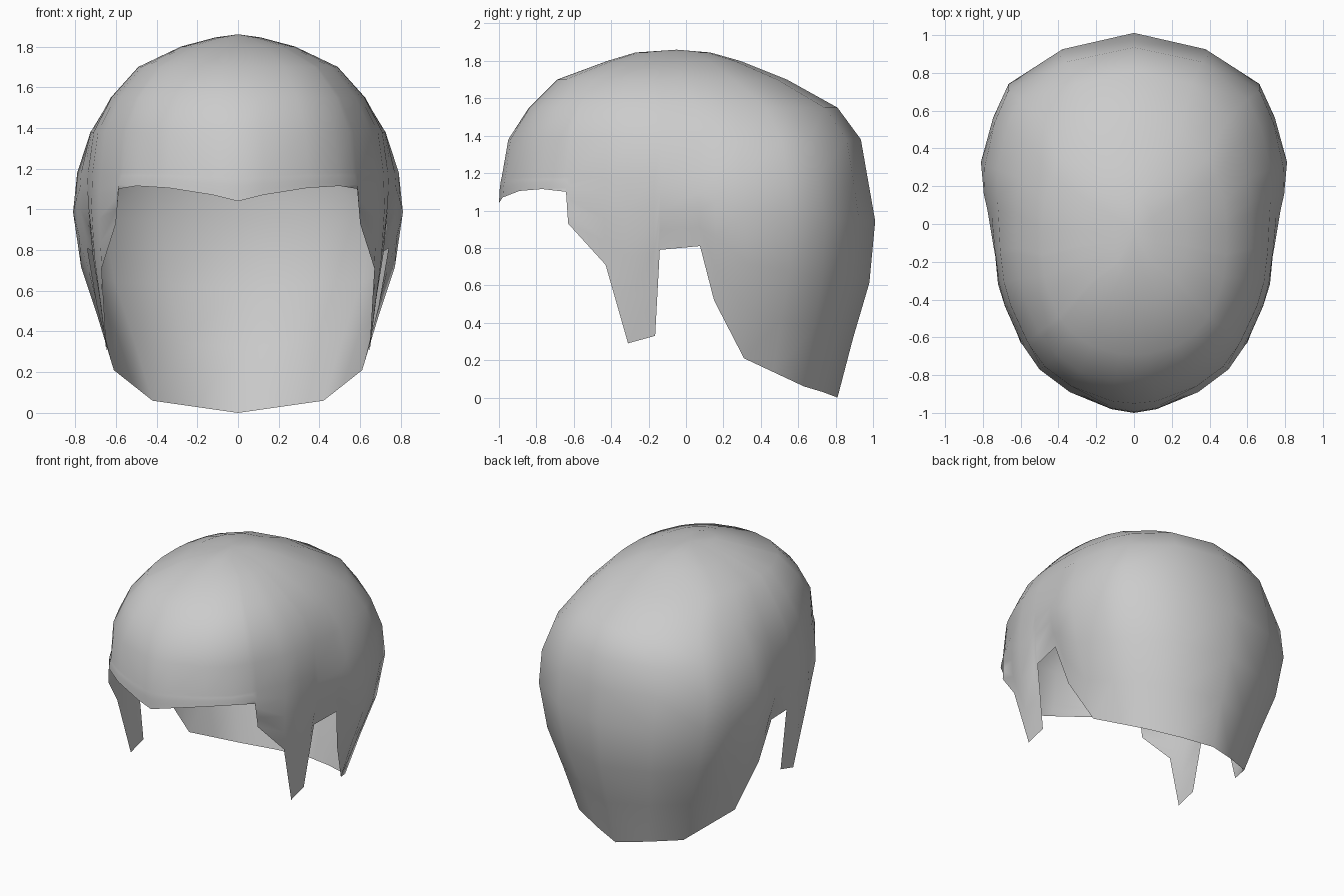
import bpy
import math

if "Cube" in bpy.data.objects:
    bpy.data.objects.remove(bpy.data.objects["Cube"])

# Half hairline, front to back: rim point (x, y, z), then the head outline (x, y) above it
COLUMNS = [
    (0, -1, 1.04, 0, -1),
    (.12, -.98, 1.07, .13, -.98),
    (.34, -.89, 1.105, .36, -.88),
    (.50, -.77, 1.115, .51, -.77),
    (.59, -.64, 1.10, .585, -.655),
    (.60, -.63, .93, .605, -.62),
    (.67, -.43, .71, .70, -.43),       # sideburn
    (.645, -.31, .29, .742, -.31),
    (.645, -.165, .33, .76, -.165),
    (.71, -.14, .79, .765, -.13),      # ear notch
    (.74, .075, .81, .785, .08),
    (.69, .15, .52, .80, .16),
    (.61, .31, .21, .82, .32),         # nape
    (.515, .47, .135, .765, .56),
    (.42, .63, .06, .69, .73),
    (.21, .73, .03, .40, .92),
    (0, .81, 0, 0, 1),
]
# Dome rings: z, half width, front y, back y, blend to a rounded-square outline
RINGS = [
    (1.18, .79, -.985, .97, 0),
    (1.38, .735, -.95, .935, .5),
    (1.55, .625, -.84, .81, 1),
    (1.70, .49, -.69, .54, 1),
    (1.80, .28, -.42, .29, 1),
    (1.845, .11, -.27, .13, 1),
]
LOWER = (0, .27, .52, .8)


def ring_point(ring, X, Y):
    z, w, front, back, blend = ring
    u, p = X / .82, 2.35
    k = 1 + blend * ((u ** p + abs(Y) ** p) ** (-1 / p) - 1)
    return u * k * w, (front + back) / 2 + Y * k * (back - front) / 2, z


def column(rx, ry, rz, X, Y):
    # Bulging lower wall from the rim, then the dome
    bx, by, bz = ring_point(RINGS[0], X, Y)
    length = math.hypot(X, Y)
    amount = (.08 if ry > 0 else .03) * (bz - rz)
    pts = []
    for f in LOWER:
        b = amount * math.sin(math.pi * f ** 1.5) / length
        pts.append((rx + (bx - rx) * f + X * b,
                    ry + (by - ry) * f + Y * b,
                    rz + (bz - rz) * f))
    return pts + [ring_point(r, X, Y) for r in RINGS]


rows = len(LOWER) + len(RINGS)
verts = [p for c in COLUMNS for p in column(*c)]
crown = len(verts)
verts.append((0, -.05, 1.86))
faces = []
for i in range(len(COLUMNS) - 1):
    a, b = i * rows, (i + 1) * rows
    for j in range(rows - 1):
        faces.append((a + j, b + j, b + j + 1, a + j + 1))
    faces.append((a + rows - 1, b + rows - 1, crown))

# Hair shell, mirrored across x
mesh = bpy.data.meshes.new("hair_shell")
mesh.from_pydata(verts, [], faces)
for p in mesh.polygons:
    p.use_smooth = True
hair = bpy.data.objects.new("hair_shell", mesh)
bpy.context.collection.objects.link(hair)
mirror = hair.modifiers.new("Mirror", 'MIRROR')
mirror.use_clip = True
mirror.merge_threshold = .0005
